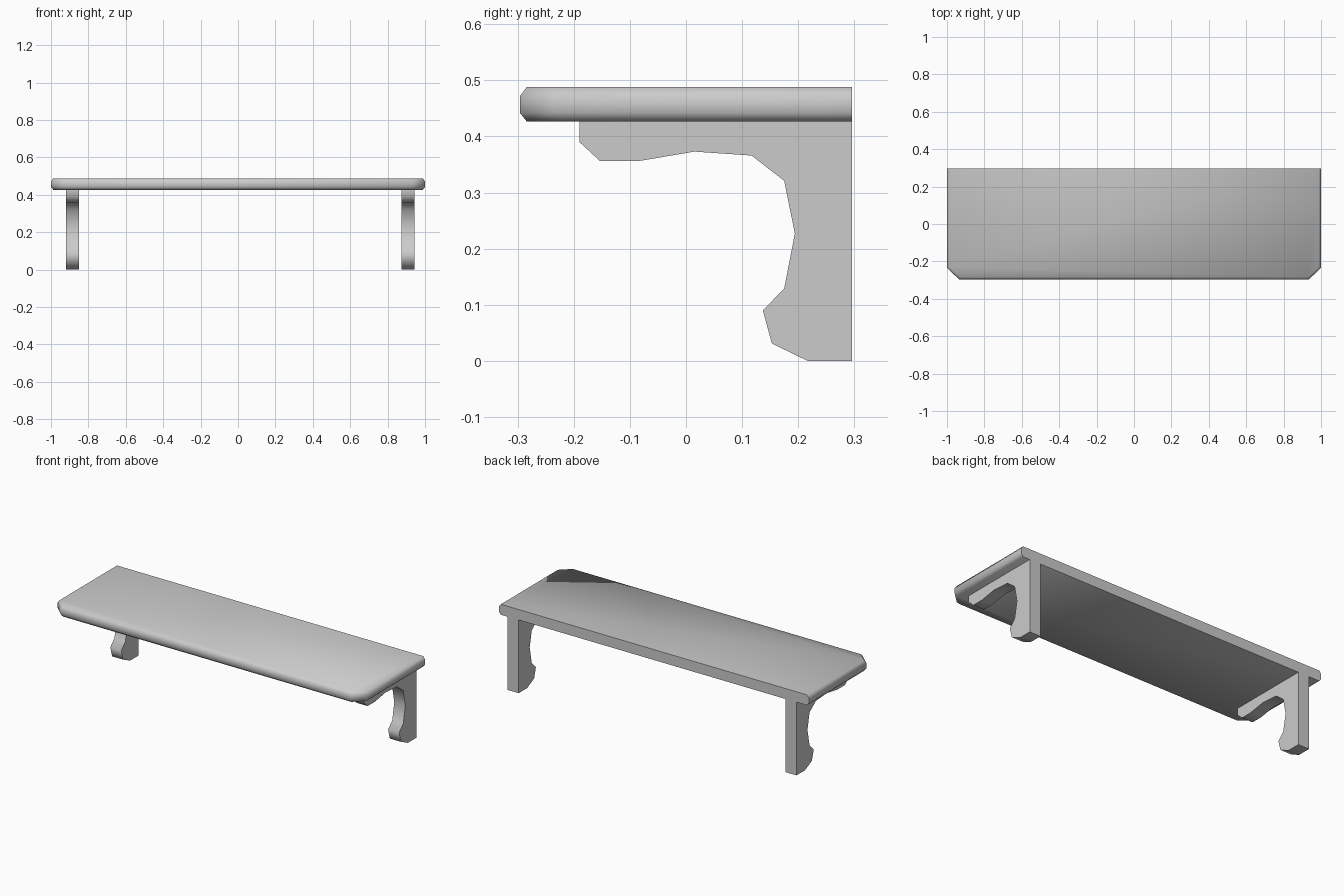
import bpy, math

if "Cube" in bpy.data.objects:
    bpy.data.objects.remove(bpy.data.objects["Cube"])

BACK, FRONT = 0.296, -0.296
Z_LOW, Z_TOP = 0.427, 0.488


def make_object(name, verts, faces):
    mesh = bpy.data.meshes.new(name)
    mesh.from_pydata(verts, [], faces)
    obj = bpy.data.objects.new(name, mesh)
    bpy.context.collection.objects.link(obj)
    bpy.ops.object.select_all(action='DESELECT')
    obj.select_set(True)
    bpy.context.view_layer.objects.active = obj
    bpy.ops.object.shade_smooth_by_angle(angle=math.radians(65))
    return obj


def loft(name, rings):
    """Join equal-sized closed rings and cap both ends (rings wind CCW along the loft)."""
    n = len(rings[0])
    verts = [p for ring in rings for p in ring]
    faces = [(r * n + i, r * n + (i + 1) % n, (r + 1) * n + (i + 1) % n, (r + 1) * n + i)
             for r in range(len(rings) - 1) for i in range(n)]
    faces.append(tuple(reversed(range(n))))
    faces.append(tuple(range(len(verts) - n, len(verts))))
    return make_object(name, verts, faces)


# Shelf board: clipped front corners, rounded rim on front and sides, flat back
def board_ring(z, inset):
    t = 0.41 * inset
    half = [(1 - inset, -0.235 + t), (0.935 - t, FRONT + inset)]
    right = [(1 - inset, BACK)] + half
    outline = [(-x, y) for x, y in right] + right[::-1]
    return [(x, y, z) for x, y in outline]


loft("shelf_board", [board_ring(z, d) for z, d in
                     ((Z_LOW, 0.012), (0.442, 0), (0.472, 0), (Z_TOP, 0.012))])

# Brackets: scalloped side profile (y, z) extruded across x
profile = [(BACK, Z_LOW), (-0.19, Z_LOW), (-0.19, 0.39), (-0.153, 0.356),
           (-0.085, 0.356), (0.015, 0.373), (0.117, 0.366), (0.175, 0.321),
           (0.194, 0.227), (0.175, 0.129), (0.137, 0.09), (0.153, 0.031),
           (0.217, 0), (BACK, 0)]
for name, x0 in (("left_bracket", -0.92), ("right_bracket", 0.873)):
    loft(name, [[(x, y, z) for y, z in profile] for x in (x0, x0 + 0.071)])
